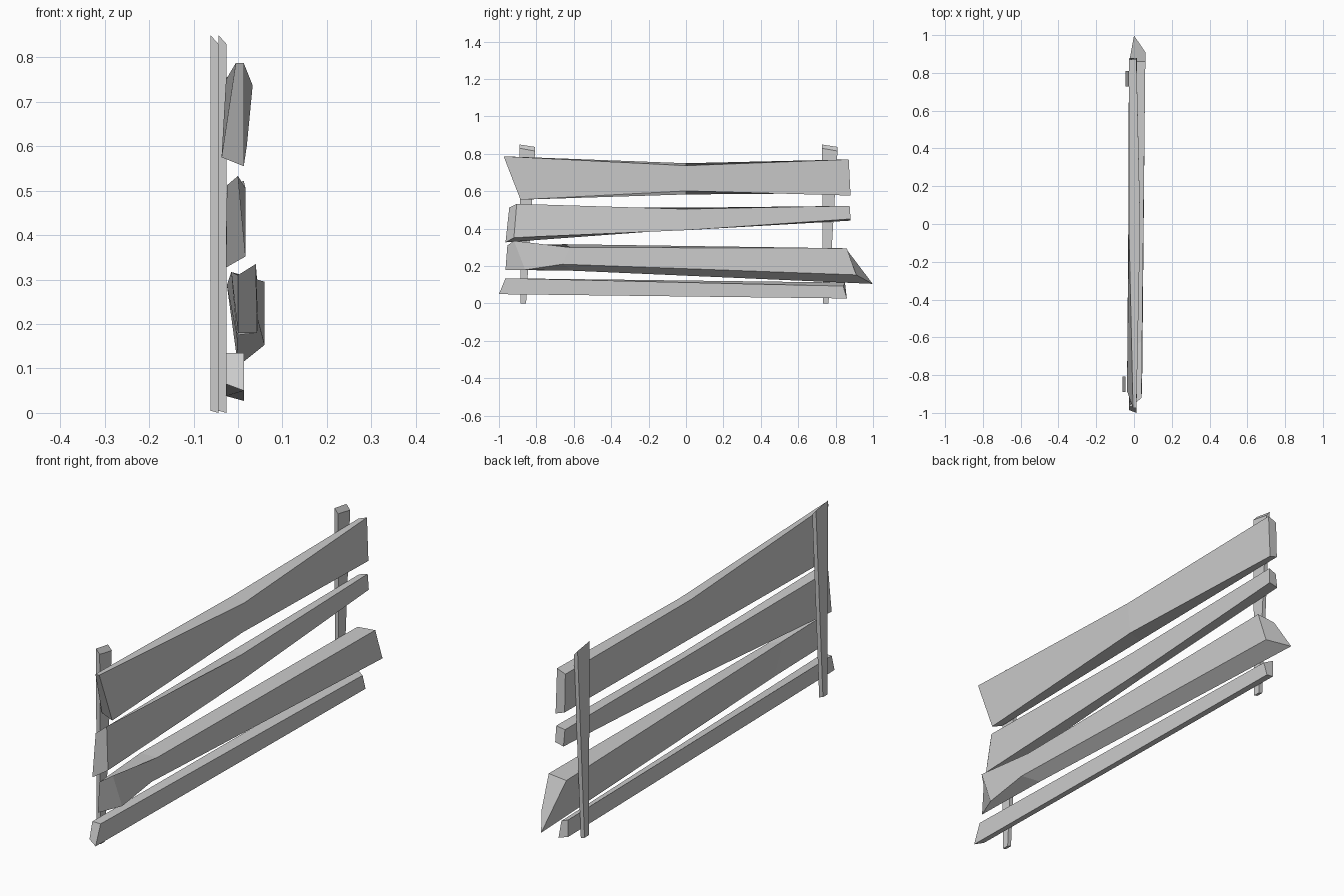
import bpy, bmesh


def loft(name, sections):
    """Join four-cornered sections (x, y, z) into a closed, flat-faced bar."""
    bm = bmesh.new()
    rings = [[bm.verts.new(c) for c in s] for s in sections]
    for a, b in zip(rings, rings[1:]):
        for i in range(4):
            j = (i + 1) % 4
            bm.faces.new((a[i], a[j], b[j], b[i]))
    bm.faces.new(rings[0])
    bm.faces.new(rings[-1])
    bmesh.ops.recalc_face_normals(bm, faces=bm.faces)
    mesh = bpy.data.meshes.new(name)
    bm.to_mesh(mesh)
    bm.free()
    obj = bpy.data.objects.new(name, mesh)
    bpy.context.collection.objects.link(obj)
    return obj


# Posts: narrow at the foot, wider at the slanted top
def post(name, x, y):
    foot = [(x, y + .005, .005), (x + .018, y + .005, 0),
            (x + .018, y + .035, 0), (x, y + .035, .005)]
    top = [(x, y, .85), (x + .018, y, .83),
           (x + .018, y + .083, .815), (x, y + .083, .837)]
    loft(name, [foot, top])


post("front_post", -.062, -.89)
post("back_post", -.044, .727)

# Rails: corners run back-top, front-top, front-bottom, back-bottom
loft("top_rail", [
    [(-.005, -.975, .787), (.013, -.975, .787), (.013, -.885, .555), (-.037, -.885, .575)],
    [(-.027, 0, .75), (.033, 0, .737), (.02, 0, .602), (-.03, 0, .583)],
    [(-.027, .87, .755), (.013, .87, .77), (.013, .88, .577), (-.027, .875, .59)],
])

loft("upper_middle_rail", [
    [(-.025, -.945, .512), (0, -.905, .533), (.017, -.92, .352), (-.027, -.965, .327)],
    [(-.025, 0, .512), (.017, 0, .505), (.017, 0, .392), (-.027, 0, .398)],
    [(-.025, .87, .512), (.013, .875, .522), (.015, .88, .452), (-.025, .88, .443)],
])

loft("lower_middle_rail", [
    [(0, -.955, .31), (.04, -.92, .335), (.043, -.86, .18), (0, -.965, .18)],
    [(-.015, -.65, .317), (.043, -.62, .3), (.045, -.66, .21), (-.003, -.6, .175)],
    [(-.025, .86, .287), (.06, .86, .295), (.06, .91, .153), (0, .998, .105)],
])

loft("bottom_rail", [
    [(-.027, -.965, .135), (.013, -.965, .135), (.013, -1, .05), (-.027, -.985, .065)],
    [(-.027, .85, .112), (.013, .84, .093), (.013, .86, .027), (-.027, .85, .038)],
])
